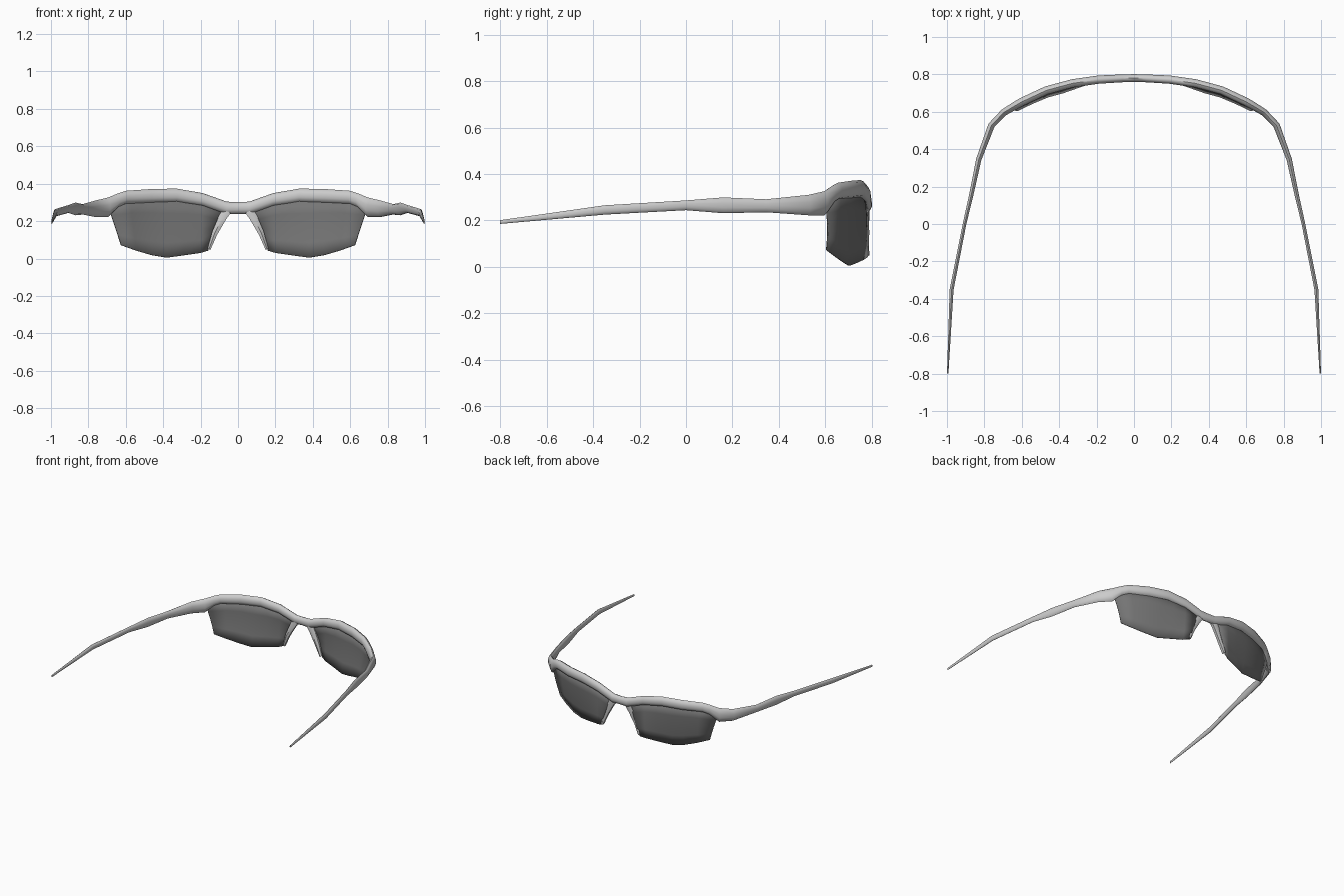
import bpy, bmesh, math
from mathutils import Vector

if "Cube" in bpy.data.objects:
    bpy.data.objects.remove(bpy.data.objects["Cube"])


def finish(name, bm, angle=40):
    bmesh.ops.recalc_face_normals(bm, faces=bm.faces[:])
    me = bpy.data.meshes.new(name)
    bm.to_mesh(me)
    bm.free()
    ob = bpy.data.objects.new(name, me)
    bpy.context.collection.objects.link(ob)
    bpy.ops.object.select_all(action='DESELECT')
    ob.select_set(True)
    bpy.context.view_layer.objects.active = ob
    bpy.ops.object.shade_smooth_by_angle(angle=math.radians(angle))
    return ob


def bridge(bm, a, b, closed=True):
    n = len(a)
    for i in range(n if closed else n - 1):
        j = (i + 1) % n
        bm.faces.new((a[i], a[j], b[j], b[i]))


def lerp_table(table, x):
    for (x0, y0), (x1, y1) in zip(table, table[1:]):
        if x <= x1:
            return y0 + (y1 - y0) * (x - x0) / (x1 - x0)
    return table[-1][1]


# frame: x, y, z, half thickness, half height along one side, mirrored to the other
half = [(0, .78, .27, .022, .031), (.06, .779, .27, .022, .034),
        (.19, .772, .316, .023, .034), (.33, .752, .338, .023, .036),
        (.47, .714, .334, .023, .037), (.6, .653, .327, .023, .035),
        (.64, .63, .312, .022, .037), (.695, .597, .274, .02, .052),
        (.762, .528, .266, .019, .044), (.830, .345, .263, .015, .028),
        (.869, .16, .265, .012, .034), (.906, 0, .265, .010, .021),
        (.975, -.35, .245, .011, .020), (.996, -.8, .193, .004, .008)]
path = [(-s[0], *s[1:]) for s in half[:0:-1]] + half
bm = bmesh.new()
rings = []
SIDES = 10
for i, (x, y, z, w, h) in enumerate(path):
    a, b = path[max(i - 1, 0)], path[min(i + 1, len(path) - 1)]
    t = Vector((b[0] - a[0], b[1] - a[1])).normalized()
    if i in (0, len(path) - 1):
        t = Vector((0, 1 if i == 0 else -1))
    ring = []
    for k in range(SIDES):
        ang = 2 * math.pi * k / SIDES + math.pi / 2
        c, s = math.cos(ang) * w, math.sin(ang) * h
        ring.append(bm.verts.new((x - t.y * c, y + t.x * c, z + s)))
    rings.append(ring)
for a, b in zip(rings, rings[1:]):
    bridge(bm, a, b)
bm.faces.new(rings[0])
bm.faces.new(rings[-1])
finish("frame", bm, 50)

# lenses: dark tinted curved panels hanging under the brow
tint = bpy.data.materials.new("dark_tint")
tint.diffuse_color = (.18, .18, .18, 1)
tint.use_nodes = True
tint.node_tree.nodes["Principled BSDF"].inputs["Base Color"].default_value = tint.diffuse_color
depth = [(0, .78), (.06, .779), (.19, .77), (.33, .75), (.47, .712),
         (.6, .655), (.64, .632), (.7, .597)]
# top x, top z, bottom x, bottom z
columns = [(.085, .26, .16, .042), (.19, .3, .2, .03), (.28, .315, .29, .017),
           (.38, .32, .38, .005), (.47, .32, .46, .018),
           (.58, .31, .545, .043), (.695, .285, .625, .072)]
ROWS = 4
for side, label in ((1, "right"), (-1, "left")):
    bm = bmesh.new()
    cols = []
    for tx, tz, bx, bz in columns:
        yt = lerp_table(depth, tx)
        yb = lerp_table(depth, bx) - .035 * min(1, max(0, (bx - .16) / .2))
        if bx == .16:
            yb += .008
        col = []
        for r in range(ROWS + 1):
            u = r / ROWS
            bulge = .008 * math.sin(math.pi * u)
            col.append(bm.verts.new((side * (tx + (bx - tx) * u),
                                     yt + (yb - yt) * u + bulge,
                                     tz + (bz - tz) * u)))
        cols.append(col)
    for a, b in zip(cols, cols[1:]):
        bridge(bm, a, b, closed=False)
    lens = finish(label + "_lens", bm)
    lens.data.materials.append(tint)
    sol = lens.modifiers.new("thickness", 'SOLIDIFY')
    sol.thickness = .006
    sol.offset = 0

# nose pieces: tapered strips down the inner lens edges
nose = [(.055, .778, .265, .022), (.085, .776, .215, .019),
        (.125, .772, .135, .014), (.155, .776, .05, .007)]
for side, label in ((1, "right"), (-1, "left")):
    bm = bmesh.new()
    rings = []
    for x, y, z, w in nose:
        rings.append([bm.verts.new((side * (x + dx * w), y + dy, z + dx * w * .5))
                      for dx, dy in ((-1, -.012), (0, -.017), (1, -.005),
                                     (1, .009), (0, .014), (-1, .008))])
    for a, b in zip(rings, rings[1:]):
        bridge(bm, a, b)
    bm.faces.new(rings[0])
    bm.faces.new(rings[-1])
    finish(label + "_nose_piece", bm)
